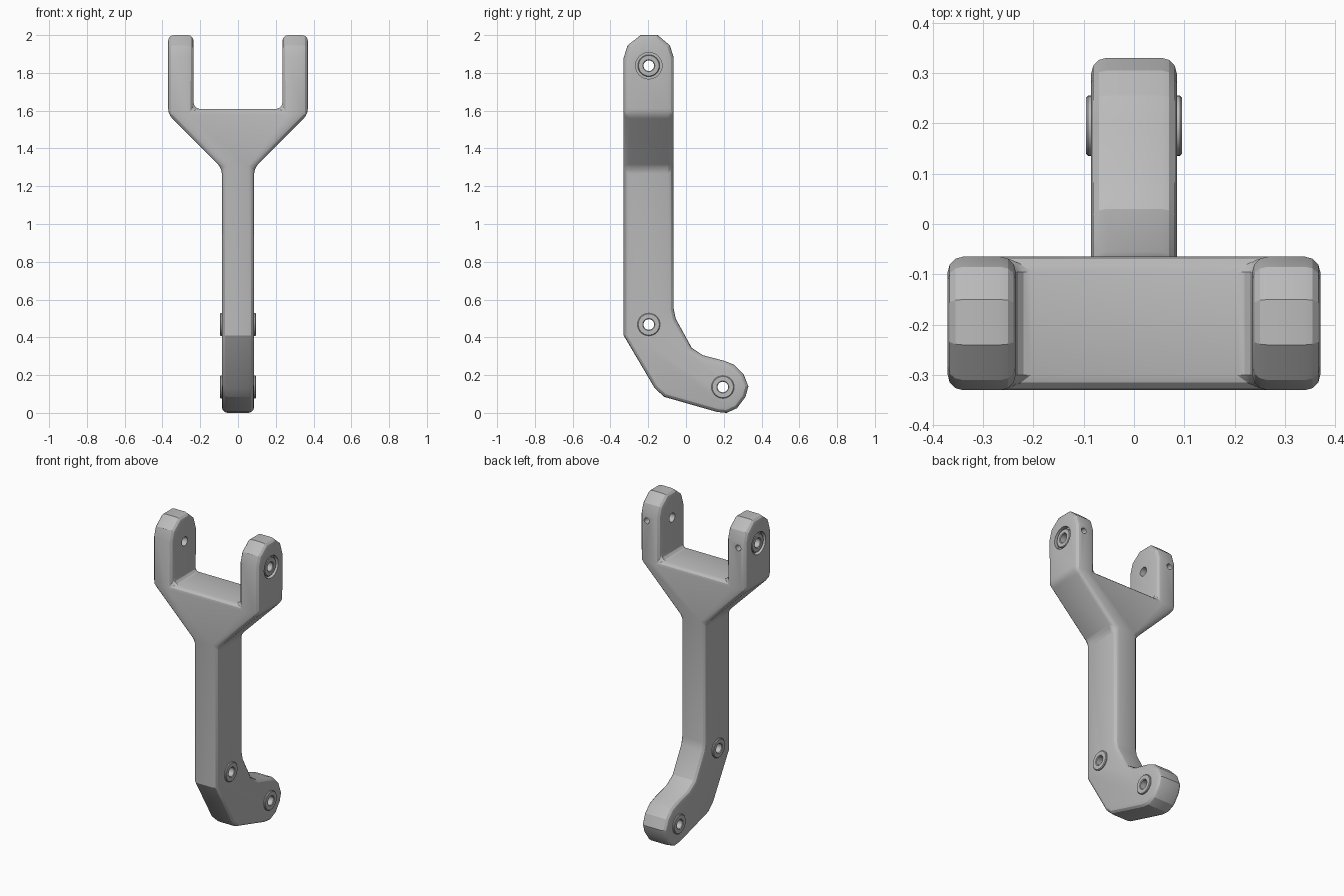
import bpy, bmesh, math
from mathutils import Matrix

cube = bpy.data.objects.get("Cube")
if cube:
    bpy.data.objects.remove(cube, do_unlink=True)

grey = bpy.data.materials.new("plain_grey")
grey.use_nodes = True
GREY = (0.5, 0.5, 0.5, 1)
grey.diffuse_color = GREY
grey.node_tree.nodes["Principled BSDF"].inputs["Base Color"].default_value = GREY


def add_object(name, bm):
    bmesh.ops.recalc_face_normals(bm, faces=bm.faces)
    mesh = bpy.data.meshes.new(name)
    bm.to_mesh(mesh)
    bm.free()
    mesh.materials.append(grey)
    ob = bpy.data.objects.new(name, mesh)
    bpy.context.collection.objects.link(ob)
    return ob


def prism(name, points, axis, half):
    """Extrude a closed outline along x or y."""
    bm = bmesh.new()
    place = (lambda p, h: (h, p[0], p[1])) if axis == "x" else (lambda p, h: (p[0], h, p[1]))
    face = bm.faces.new([bm.verts.new(place(p, -half)) for p in points])
    out = bmesh.ops.extrude_face_region(bm, geom=[face])
    moved = [v for v in out["geom"] if isinstance(v, bmesh.types.BMVert)]
    bmesh.ops.translate(bm, verts=moved, vec=(2 * half, 0, 0) if axis == "x" else (0, 2 * half, 0))
    return add_object(name, bm)


def cylinder(name, center, radius, length, axis="x"):
    turn = Matrix.Rotation(math.pi / 2, 4, "Y" if axis == "x" else "X")
    bm = bmesh.new()
    bmesh.ops.create_cone(bm, cap_ends=True, segments=32, radius1=radius, radius2=radius,
                          depth=length, matrix=Matrix.Translation(center) @ turn)
    return add_object(name, bm)


def apply(ob, mod):
    bpy.context.view_layer.objects.active = ob
    bpy.ops.object.modifier_apply(modifier=mod.name)


def combine(ob, tool, operation="DIFFERENCE"):
    mod = ob.modifiers.new("combine", "BOOLEAN")
    mod.operation, mod.solver, mod.object = operation, "EXACT", tool
    apply(ob, mod)
    bpy.data.objects.remove(tool, do_unlink=True)


def bevel(ob, width, segments):
    mod = ob.modifiers.new("bevel", "BEVEL")
    mod.width, mod.segments = width, segments
    mod.limit_method, mod.angle_limit = "ANGLE", math.radians(43)
    apply(ob, mod)


def smooth(ob):
    bpy.ops.object.select_all(action="DESELECT")
    ob.select_set(True)
    bpy.context.view_layer.objects.active = ob
    bpy.ops.object.shade_smooth_by_angle(angle=math.radians(22))


# Side outline: rounded fork tips, straight shaft, hooked foot
side = [(-.33, 1.88), (-.33, .41), (-.165, .13), (-.115, .085), (.165, .005), (.215, 0),
        (.27, .025), (.315, .085), (.33, .14), (.305, .205), (.255, .255), (.205, .275),
        (.09, .305), (.03, .345), (-.055, .5), (-.065, .55), (-.065, 1.88),
        (-.085, 1.945), (-.15, 2), (-.24, 2), (-.31, 1.945)]
# Front outline: fork with sloping shoulders
half = [(.085, -.1), (.085, 1.295), (.37, 1.58), (.37, 2.1), (.235, 2.1), (.235, 1.61)]
front = half + [(-x, z) for x, z in reversed(half)]

arm = prism("fork_arm", side, "x", .6)
combine(arm, prism("front_cutter", front, "y", .6), "INTERSECT")
bevel(arm, .03, 3)

# Pin bores and set screw holes
FORK, KNEE, FOOT = (-.197, 1.838), (-.197, .468), (.195, .137)
for y, z in (FORK, KNEE, FOOT):
    combine(arm, cylinder("bore_cutter", (0, y, z), .028, 1))
for s in (-1, 1):
    combine(arm, cylinder("recess_cutter", (s * .37, *FORK), .07, .05))
    combine(arm, cylinder("screw_cutter", (s * .32, -.05, 1.845), .018, .12, "y"))
smooth(arm)


# Bushings: proud on the shaft and foot, sunk in the fork
def bushing(name, x, pin, radius, length):
    ob = cylinder(name, (x, *pin), radius, length)
    combine(ob, cylinder("hole_cutter", (x, *pin), .028, 1))
    bevel(ob, .004, 1)
    smooth(ob)


for s, label in ((1, "left"), (-1, "right")):
    bushing(label + "_knee_bushing", s * .08, KNEE, .06, .03)
    bushing(label + "_foot_bushing", s * .08, FOOT, .06, .03)
    bushing(label + "_fork_bushing", s * .35, FORK, .058, .03)
